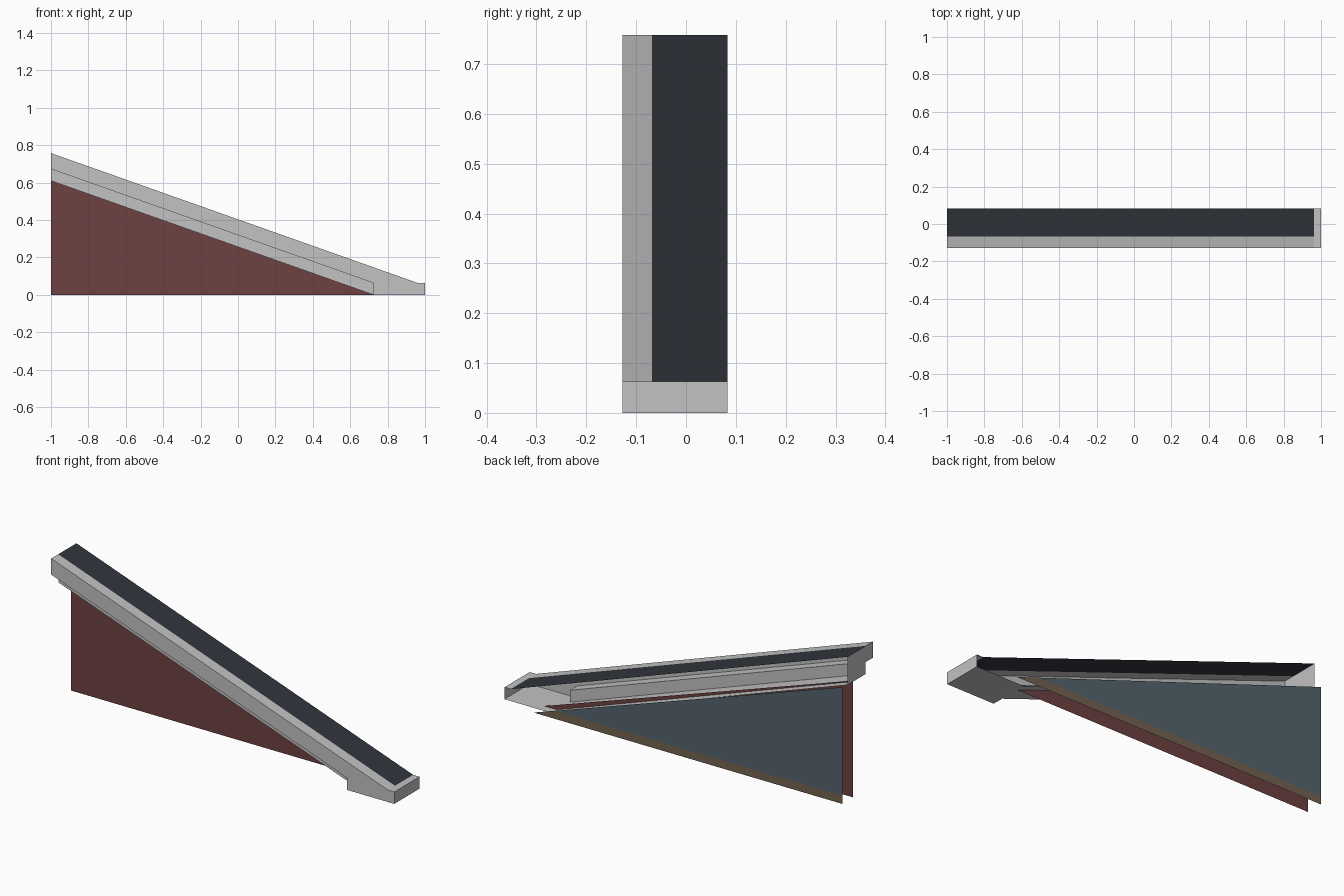
import bpy

if "Cube" in bpy.data.objects:
    bpy.data.objects.remove(bpy.data.objects["Cube"])

def material(name, rgb):
    m = bpy.data.materials.new(name)
    m.diffuse_color = (*rgb, 1)
    m.use_nodes = True
    m.node_tree.nodes["Principled BSDF"].inputs["Base Color"].default_value = m.diffuse_color
    return m

concrete = material("concrete_grey", (0.54, 0.54, 0.54))
asphalt = material("asphalt_dark", (0.031, 0.037, 0.047))
red = material("dark_red", (0.155, 0.053, 0.053))
blue = material("slate_blue", (0.089, 0.127, 0.156))
brown = material("brown_trim", (0.17, 0.125, 0.08))

def sheet(name, polys, mat):
    """Flat-faced shell from a few polygons."""
    verts, faces = [], []
    for p in polys:
        faces.append(range(len(verts), len(verts) + len(p)))
        verts += p
    me = bpy.data.meshes.new(name)
    me.from_pydata(verts, [], [list(f) for f in faces])
    me.materials.append(mat)
    ob = bpy.data.objects.new(name, me)
    bpy.context.collection.objects.link(ob)
    return ob

def strip(a, b, y0, y1):
    """Quad spanning y0..y1 along the xz segment a-b."""
    return [(a[0], y0, a[1]), (b[0], y0, b[1]), (b[0], y1, b[1]), (a[0], y1, a[1])]

def side(y, pts):
    return [(x, y, z) for x, z in pts]

F, E, B = -0.127, -0.068, 0.083     # front, kerb edge, open back
T0, T1 = (-1, 0.758), (0.963, 0.063)  # top slope
K0, K1 = (-1, 0.673), (0.725, 0.063)  # kerb underside
U0, U1 = (-1, 0.610), (0.725, 0.0)    # deck underside
N0, N1 = (1, 0.0), (1, 0.063)         # toe

# Concrete shell: kerb, toe block, end caps, underside
sheet("ramp_frame", [
    side(F, [T0, K0, K1, U1, N0, N1, T1]),
    side(E, [K0, U0, U1, K1]),
    strip(T1, T0, F, E),
    strip(N1, T1, F, B),
    strip(N0, N1, F, B),
    strip(U1, N0, B, F),
    strip(K1, U1, E, F),
    strip(K0, K1, E, F),
    strip(U0, U1, B, E),
    [(-1, F, 0.758), (-1, B, 0.758), (-1, B, 0.610), (-1, E, 0.610),
     (-1, E, 0.673), (-1, F, 0.673)],
], concrete)

# Road surface
sheet("road_surface", [strip(T1, T0, E, B)], asphalt)

# Walls beneath the ramp; the rear one has a base trim band
TIP, TOP, BAND = 0.80, 0.615, 0.043
cut = TIP - BAND / TOP * (TIP + 1)
sheet("front_wall", [side(0.037, [(-1, 0), (TIP, 0), (-1, TOP)])], red)
sheet("rear_wall", [side(0.127, [(-1, TOP), (cut, BAND), (-1, BAND)])], blue)
sheet("rear_wall_base", [side(0.127, [(-1, BAND), (cut, BAND), (TIP, 0), (-1, 0)])], brown)
